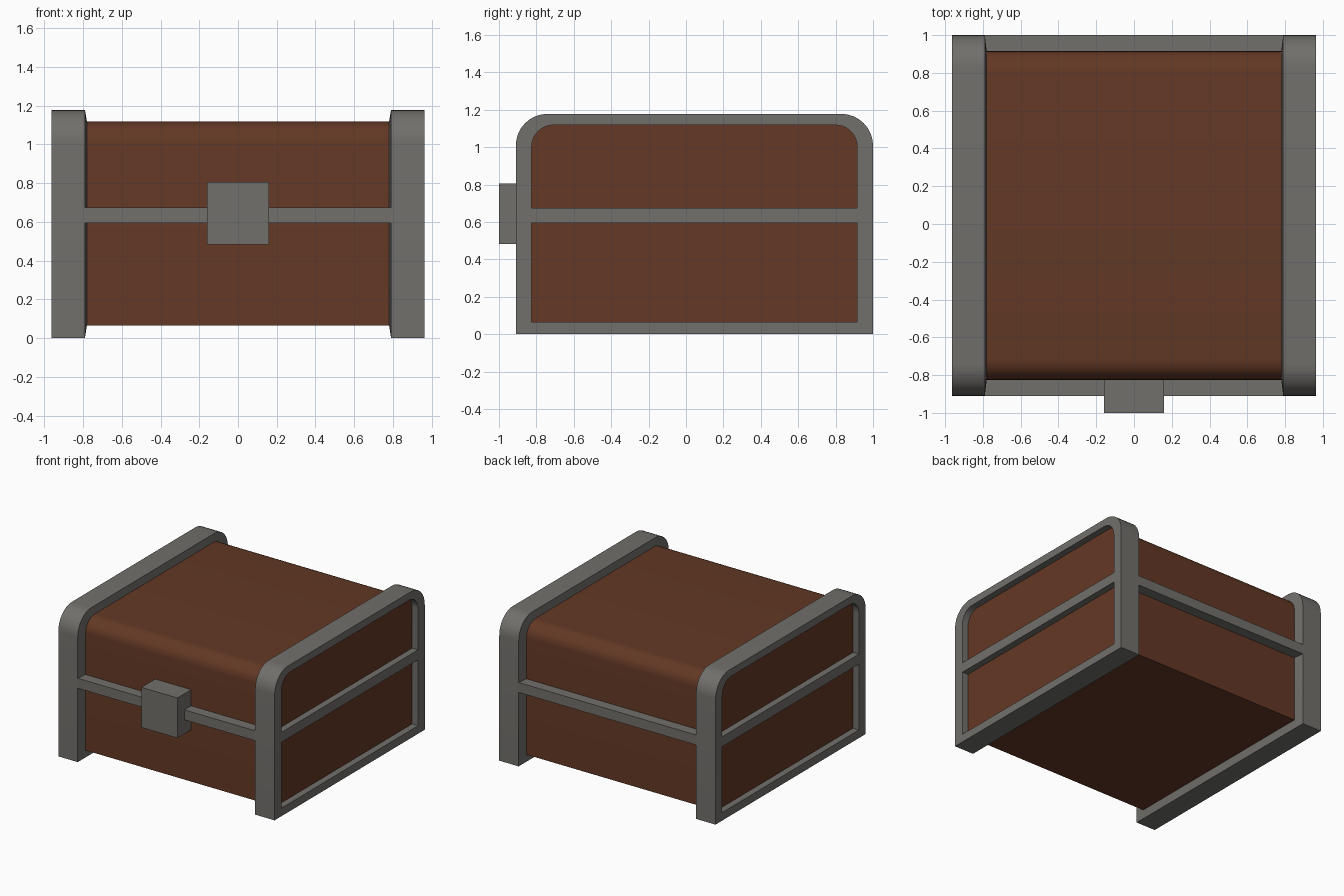
import bpy, bmesh, math

if "Cube" in bpy.data.objects:
    bpy.data.objects.remove(bpy.data.objects["Cube"])


def material(name, color):
    m = bpy.data.materials.new(name)
    m.diffuse_color = (*color, 1)
    m.use_nodes = True
    m.node_tree.nodes["Principled BSDF"].inputs["Base Color"].default_value = m.diffuse_color
    return m


WOOD = material("brown wood", (0.125, 0.040, 0.018))
METAL = material("grey metal", (0.165, 0.160, 0.148))


def profile(y0, y1, z0, z1, r, n=8):
    """Box outline in the y-z plane with its two top corners rounded."""
    pts = [(y0, z0), (y1, z0)]
    for cy, start in ((y1 - r, 0), (y0 + r, 90)):
        for i in range(n + 1):
            a = math.radians(start + 90 * i / n)
            pts.append((cy + r * math.cos(a), z1 - r + r * math.sin(a)))
    return pts


def finish(bm, name, mat, smooth=False):
    bmesh.ops.recalc_face_normals(bm, faces=bm.faces[:])
    me = bpy.data.meshes.new(name)
    bm.to_mesh(me)
    bm.free()
    me.materials.append(mat)
    ob = bpy.data.objects.new(name, me)
    bpy.context.collection.objects.link(ob)
    if smooth:
        bpy.ops.object.select_all(action='DESELECT')
        ob.select_set(True)
        bpy.context.view_layer.objects.active = ob
        bpy.ops.object.shade_smooth_by_angle(angle=math.radians(35))
    return ob


def loft(name, mat, sections, closed):
    """Bridge (x, outline) sections; closed joins last to first, else caps."""
    bm = bmesh.new()
    loops = [[bm.verts.new((x, y, z)) for y, z in o] for x, o in sections]
    n = len(loops[0])
    for k in range(len(loops) if closed else len(loops) - 1):
        a, b = loops[k], loops[(k + 1) % len(loops)]
        for i in range(n):
            j = (i + 1) % n
            bm.faces.new((a[i], a[j], b[j], b[i]))
    if not closed:
        bm.faces.new(loops[0])
        bm.faces.new(loops[-1])
    return finish(bm, name, mat, True)


def box(name, mat, x0, x1, y0, y1, z0, z1):
    bm = bmesh.new()
    bmesh.ops.create_cube(bm, size=1)
    for v in bm.verts:
        v.co = (x1 if v.co.x > 0 else x0, y1 if v.co.y > 0 else y0,
                z1 if v.co.z > 0 else z0)
    return finish(bm, name, mat)


def mirror_x(ob):
    ob.modifiers.new("mirror", 'MIRROR').use_axis[0] = True


inner = profile(-0.825, 0.915, 0.065, 1.118, 0.115)
outer = profile(-0.91, 1.0, 0.0, 1.178, 0.17)

# Wooden chest body
loft("chest_body", WOOD, [(-0.91, inner), (0.91, inner)], False)

# Metal end frames, slightly bevelled towards the body
mirror_x(loft("end_frame", METAL, [(0.963, outer), (0.79, outer),
                                   (0.78, inner), (0.963, inner)], True))

# Seam bands on front, back and sides
box("front_band", METAL, -0.80, 0.80, -0.91, -0.80, 0.595, 0.675)
box("back_band", METAL, -0.80, 0.80, 0.90, 1.0, 0.595, 0.675)
mirror_x(box("side_band", METAL, 0.90, 0.963, -0.83, 0.92, 0.595, 0.675))

# Lock block
box("lock", METAL, -0.16, 0.16, -1.0, -0.82, 0.482, 0.805)
